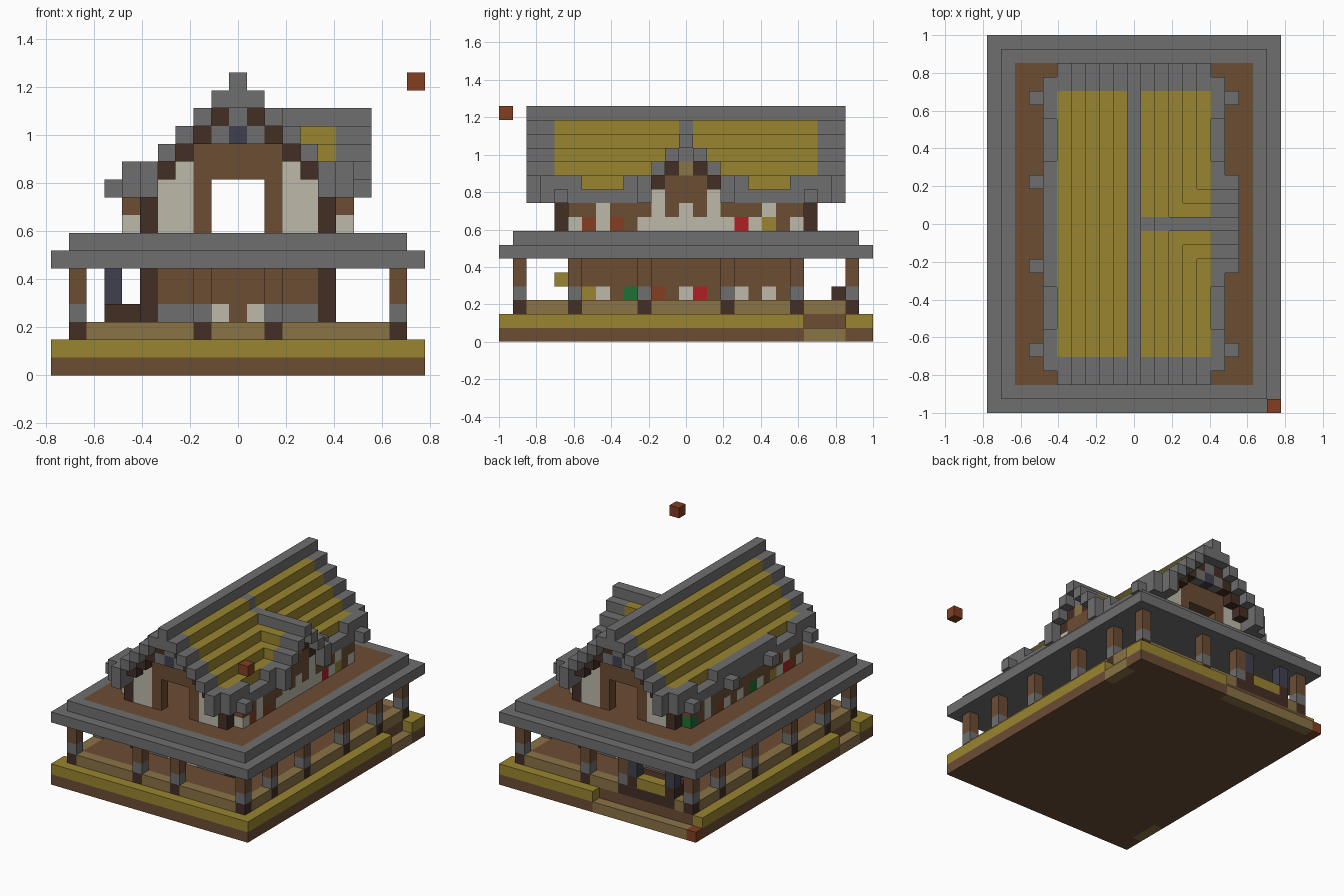
import bpy
import bmesh
from mathutils import Vector

cube = bpy.data.objects.get("Cube")
if cube:
    bpy.data.objects.remove(cube, do_unlink=True)

U = 2 / 27  # edge length of one block


def srgb(hexa):
    rgb = [int(hexa[i:i + 2], 16) / 255 for i in (0, 2, 4)]
    return [((c + .055) / 1.055) ** 2.4 for c in rgb] + [1]


palette = dict(grey="6f6f6f", straw="998530", wood="6c4d34", tan="8a7346", cream="bdbaaa",
               dark="442e24", brick="833f22", green="1e7034", red="b01e24", slate="40404f")
mats = {}
for key, code in palette.items():
    m = bpy.data.materials.new(key)
    m.use_nodes = True
    m.diffuse_color = srgb(code)
    m.node_tree.nodes["Principled BSDF"].inputs["Base Color"].default_value = srgb(code)
    mats[key] = m

cells = {}


def span(v):
    return range(v[0], v[1] + 1) if isinstance(v, tuple) else (v,)


def fill(part, colour, xs, ys, zs, mirror=""):
    """Fill an inclusive range of blocks, optionally mirrored; part None clears."""
    for x in span(xs):
        for y in span(ys):
            for z in span(zs):
                for sx in ((1, -1) if "x" in mirror else (1,)):
                    for sy in ((1, -1) if "y" in mirror else (1,)):
                        key = (x * sx, y * sy, z)
                        if part:
                            cells[key] = (part, colour)
                        else:
                            cells.pop(key, None)


def sym(n):
    return (-n, n)


# Ground slab: earth below, straw-coloured turf rim above, with three path notches
fill("ground", "wood", sym(10), sym(13), 0)
fill("turf_rim", "straw", sym(10), sym(13), 1)
fill("ground", "wood", sym(9), sym(12), 1)
for xs, ys in ((10, (9, 11)), (-10, (-11, -9)), ((-10, 0), 13)):
    fill(None, None, xs, ys, 1)
    fill("path", "tan", xs, ys, 0)
fill("corner_brick", "brick", -10, 13, 0)
fill("floating_brick", "brick", 10, -13, 16)

# Porch floor with a lighter border
fill("porch_border", "tan", sym(9), sym(12), 2)
fill("porch_floor", "wood", sym(8), sym(11), 2)

# Porch pillars
for x, y in ((9, 12), (2, 12), (9, 8), (9, 3)):
    fill("pillar_foot", "dark", x, y, 2, "xy")
    fill("pillar_base", "grey", x, y, 3, "xy")
    fill("pillar_shaft", "wood", x, y, (4, 5), "xy")

# Lower storey: stone course, plank walls, log corners
fill("lower_wall", "wood", sym(5), sym(8), (3, 5))
fill("lower_stone", "grey", sym(4), 8, 3, "y")
fill("lower_panels", "cream", 1, 8, 3, "xy")
fill("lower_centre", "wood", 0, 8, 3, "y")
fill(None, None, sym(4), sym(7), (3, 5))
fill("corner_log", "dark", 5, 8, (3, 5), "xy")

code = dict(zip("gswtcdbnrl", palette))


def pattern(part, x, z, letters, first):
    for i, ch in enumerate(letters):
        fill(part, code[ch], x, first + i, z)


pattern("lower_shelf_left", 5, 3, "scwngbwcrwgcwcw", -7)
pattern("lower_shelf_right", -5, 3, "wcwcgwrcwbgnwcs", -7)

# Work corner at the back
fill("work_bench", "dark", (-7, -3), (11, 12), (2, 3))
fill("work_post", "slate", -7, 12, (4, 5))
fill("work_post", "slate", -3, 12, (4, 5))
fill("straw_bale", "straw", (-6, -4), 12, 3)
fill("straw_bale", "straw", -2, -9, 4)

# Wide balcony slab with plank deck
fill("balcony_eave", "grey", sym(10), sym(13), 6)
fill("balcony_rim", "grey", sym(9), sym(12), 7)
fill("balcony_deck", "wood", sym(8), sym(11), 7)

# Upper storey side walls and shelves of pots
fill("upper_side_wall", "wood", 5, sym(8), (8, 10), "x")
fill("upper_ledge", "wood", 6, sym(8), 9, "x")
fill("upper_ledge_panel", "cream", 6, 6, 9, "xy")
pattern("pots_left", 6, 8, "cbcbwcccccncrcswc", -8)
pattern("pots_right", -6, 8, "cbrcswcnwcwcbwcwn", -8)

# Gable walls with door frame
for z, half in ((8, 4), (9, 4), (10, 4), (11, 3)):
    fill("gable_wall", "cream", sym(half), 9, z, "y")
fill("gable_post", "wood", 2, 9, (8, 11), "xy")
fill("gable_beam", "wood", sym(2), 9, (11, 12), "y")
fill(None, None, sym(1), 9, (8, 10), "y")
fill("gable_corner", "dark", 5, 9, (8, 10), "xy")

# Main roof: stepped rows, straw field with grey ends
fill("roof_ridge", "grey", 0, sym(11), (15, 16))
for n in range(1, 6):
    fill("roof_verge", "grey", n, sym(11), 16 - n, "x")
    fill("roof_field", "straw", n, sym(9), 16 - n, "x")
    if n < 5:
        fill("verge_brace", "dark", n, 10, 15 - n, "xy")
fill("roof_verge", "grey", 5, (10, 11), 10, "xy")
fill("roof_eave", "grey", 6, sym(10), (10, 11), "x")
fill(None, None, 6, (5, 7), 11, "xy")
for y in (3, 9):
    fill("eave_block", "grey", 7, y, 10, "xy")
fill("gable_cap", "grey", sym(1), 10, 13, "y")
fill("ridge_support", "grey", 0, 10, 14, "y")
fill("gable_lantern", "slate", 0, 10, 13, "y")

# Dormer on the left slope
fill(None, None, 6, sym(2), (10, 11))
fill("dormer_wall", "cream", 6, sym(2), (8, 10))
fill("dormer_beam", "wood", 6, sym(1), (10, 11))
fill("dormer_frame", "wood", 6, 1, 9, "y")
fill("dormer_panel", "tan", 6, 0, 12)
fill("dormer_cap", "grey", 6, 0, 13)
fill("dormer_ridge", "grey", 1, 0, 15)
fill("dormer_ridge", "grey", (2, 7), 0, 14)
for n in (1, 2, 3):
    fill("dormer_field", "straw", (3 + n, 5), n, 14 - n, "y")
    fill("dormer_verge", "grey", (6, 7), n, 14 - n, "y")
    fill("dormer_brace", "dark", 6, n, 13 - n, "y")

# Build one object per part, keeping only the exposed block faces
axes = [Vector(a) for a in ((1, 0, 0), (0, 1, 0), (0, 0, 1))]
parts = {}
for cell, (part, colour) in cells.items():
    parts.setdefault(part, []).append((cell, colour))

for part, blocks in parts.items():
    mesh = bpy.data.meshes.new(part)
    slots = sorted({c for _, c in blocks})
    for c in slots:
        mesh.materials.append(mats[c])
    bm = bmesh.new()
    for cell, colour in blocks:
        centre = Vector(cell) + axes[2] / 2
        for i, axis in enumerate(axes):
            for sign in (1, -1):
                if tuple(int(v) for v in Vector(cell) + axis * sign) in cells:
                    continue
                p, q = axes[(i + 1) % 3] / 2, axes[(i + 2) % 3] / 2 * sign
                mid = centre + axis * sign / 2
                corners = (mid - p - q, mid + p - q, mid + p + q, mid - p + q)
                face = bm.faces.new([bm.verts.new(v * U) for v in corners])
                face.material_index = slots.index(colour)
    bmesh.ops.remove_doubles(bm, verts=bm.verts, dist=U / 100)
    bm.to_mesh(mesh)
    bm.free()
    obj = bpy.data.objects.new(part, mesh)
    bpy.context.scene.collection.objects.link(obj)
